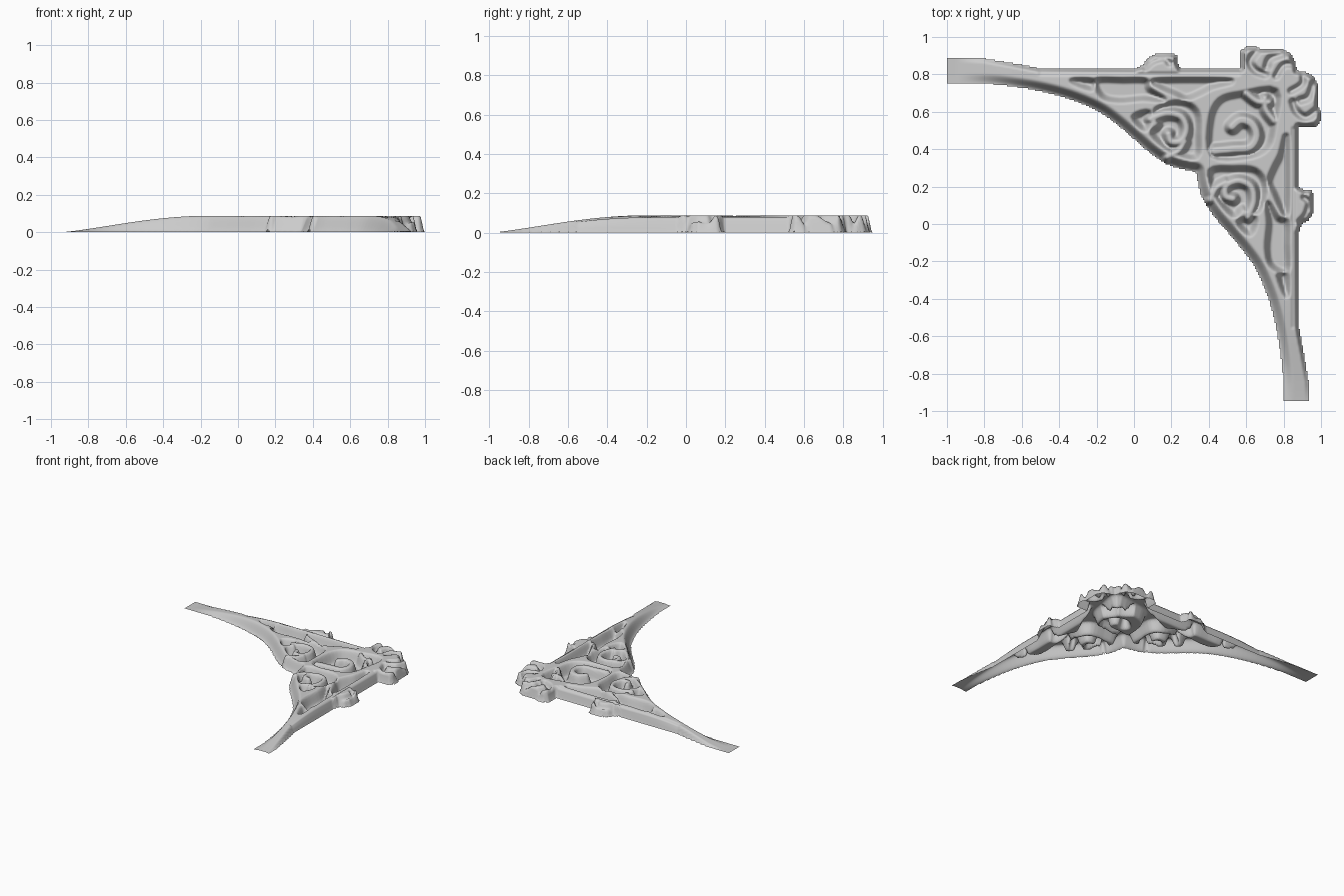
import bpy, math

if "Cube" in bpy.data.objects:
    bpy.data.objects.remove(bpy.data.objects["Cube"])

STEP, H, S = 0.008, 0.088, 0.05   # grid step, relief height, mirror shift


def mirror(pts):
    """Reflect points over the diagonal of the bracket."""
    return [(y + S, x - S) for x, y in pts]


def smooth(pts, closed=False, n=4):
    """Catmull-Rom curve through the points."""
    c, out = len(pts), []
    for i in range(c if closed else c - 1):
        if closed:
            p = [pts[(i + k) % c] for k in (-1, 0, 1, 2)]
        else:
            p = [pts[min(max(i + k, 0), c - 1)] for k in (-1, 0, 1, 2)]
        for s in range(n):
            t = s / n
            out.append(tuple(0.5 * (2 * p[1][a] + (p[2][a] - p[0][a]) * t
                       + (2 * p[0][a] - 5 * p[1][a] + 4 * p[2][a] - p[3][a]) * t * t
                       + (3 * p[1][a] - p[0][a] - 3 * p[2][a] + p[3][a]) * t ** 3) for a in (0, 1)))
    return out if closed else out + [pts[-1]]


def ease(t):
    t = min(max(t, 0.0), 1.0)
    return t * t * (3 - 2 * t)


def crossings(poly, y):
    xs = []
    for (x1, y1), (x2, y2) in zip(poly, poly[1:] + poly[:1]):
        if (y1 > y) != (y2 > y):
            xs.append(x1 + (y - y1) * (x2 - x1) / (y2 - y1))
    return xs


def inside(xs, x):
    return sum(c < x for c in xs) % 2 == 1


X0, Y0 = -1.0, -0.945
NX, NY = int(2.0 / STEP) + 1, int(1.9 / STEP) + 1


def distances(line, reach, closed=False):
    """Distance to a polyline for all grid nodes within reach."""
    field = {}
    for (x1, y1), (x2, y2) in zip(line, line[1:] + (line[:1] if closed else [])):
        dx, dy = x2 - x1, y2 - y1
        ll = dx * dx + dy * dy or 1e-9
        i0 = max(0, int((min(x1, x2) - reach - X0) / STEP))
        i1 = min(NX, int((max(x1, x2) + reach - X0) / STEP) + 2)
        j0 = max(0, int((min(y1, y2) - reach - Y0) / STEP))
        j1 = min(NY, int((max(y1, y2) + reach - Y0) / STEP) + 2)
        for j in range(j0, j1):
            y = Y0 + j * STEP
            for i in range(i0, i1):
                x = X0 + i * STEP
                t = min(max(((x - x1) * dx + (y - y1) * dy) / ll, 0), 1)
                d = math.hypot(x - x1 - t * dx, y - y1 - t * dy)
                if d < field.get((i, j), reach):
                    field[(i, j)] = d
    return field


# silhouette: outer rail with leaves, and inner arch (upper half, ending on the diagonal)
outer = [(-1.1, .89), (-.9, .888), (-.8, .885), (-.65, .86), (-.5, .832), (0, .83), (.05, .85),
         (.07, .885), (.11, .908), (.21, .91), (.235, .895), (.23, .865), (.25, .83), (.57, .83),
         (.57, .925), (.60, .948), (.65, .948), (.68, .935), (.79, .936), (.84, .91), (.865, .86),
         (.87, .82)]
arch = [(-1.1, .755), (-.8, .75), (-.65, .735), (-.5, .71), (-.35, .67), (-.2, .608), (-.1, .54),
        (0, .455), (.1, .37), (.2, .31), (.33, .28)]
outer = outer + mirror(outer)[::-1]
arch = smooth(arch) + mirror(smooth(arch))[::-1]
outline = outer + arch[::-1]

# sunken panels between the ribs
holes = [
    [(-.33, .765), (-.22, .765), (-.23, .725)],
    [(-.2, .767), (-.06, .77), (.06, .767), (.08, .72), (.16, .665), (.05, .672), (-.08, .662), (-.17, .685)],
    [(.11, .765), (.3, .772), (.52, .765), (.42, .735), (.35, .7), (.28, .675), (.22, .7), (.14, .735)],
    [(0, .57), (.08, .595), (.06, .51)],
    [(.12, .61), (.25, .65), (.335, .6), (.345, .48), (.33, .36), (.2, .395), (.1, .48), (.14, .53)],
]
center = [(.42, .37), (.41, .55), (.46, .66), (.58, .695), (.76, .71),
          (.745, .53), (.71, .41), (.60, .36)]
panels = [smooth(h, True) for h in holes]
panels += [mirror(p) for p in panels] + [smooth(center, True)]

# raised scrolls standing in the panels: (path, radius)
scroll = smooth([(.09, .56), (.17, .59), (.25, .575), (.28, .51), (.255, .445), (.2, .44), (.185, .48)])
leaf = smooth([(.18, .36), (.24, .39), (.27, .44)])
comma = smooth([(.43, .39), (.53, .40), (.62, .41), (.655, .47), (.63, .535), (.57, .555), (.525, .52)])
spur = smooth([(.60, .70), (.66, .655), (.72, .65)])
raised = [(scroll, .032), (mirror(scroll), .032), (leaf, .03), (mirror(leaf), .03),
          (comma, .036), (spur, .03), (mirror(spur), .03)]

# fine grooves in rail and leaves: (path, radius, depth)
cuts = [([(-.5, .802), (.56, .802)], .014, .15),
        (smooth([(.06, .835), (.10, .87), (.16, .885), (.19, .86)]), .025, .45),
        (smooth([(.66, .93), (.62, .87), (.65, .82), (.7, .8)]), .03, .5),
        (smooth([(.80, .91), (.73, .885), (.71, .84)]), .03, .5),
        (smooth([(.86, .85), (.80, .85), (.76, .79)]), .025, .45)]
cuts += [(mirror(p), r, d) for p, r, d in cuts]

# height field
height = {}
edge_out, edge_arch = distances(outer, .03), distances(arch, .06)
for j in range(NY):
    xs = crossings(outline, Y0 + j * STEP)
    for i in range(NX):
        if inside(xs, X0 + i * STEP):
            height[i, j] = min(ease(edge_out.get((i, j), 1) / .025), ease(edge_arch.get((i, j), 1) / .055))
for p in panels:
    near = distances(p, .3, True)
    rows = {}
    for (i, j), d in near.items():
        if (i, j) in height:
            if j not in rows:
                rows[j] = crossings(p, Y0 + j * STEP)
            if inside(rows[j], X0 + i * STEP):
                d = -d
            height[i, j] = min(height[i, j], ease(.5 + d / .045))
for path, r in raised:
    for k, d in distances(path, r + .02).items():
        if k in height:
            height[k] = max(height[k], ease((r + .012 - d) / .036))
for path, r, depth in cuts:
    for k, d in distances(path, r).items():
        if k in height:
            height[k] *= 1 - depth * ease(1 - d / r)

# open relief sheet, arms thinning toward the tips
verts, faces, index = [], [], {}


def node(i, j):
    if (i, j) not in index:
        x, y = X0 + i * STEP, Y0 + j * STEP
        u = min(max((min(x, y + S) + .95) / .8, 0), 1)
        index[i, j] = len(verts)
        verts.append((x, y, H * height.get((i, j), 0) * math.sin(math.pi / 2 * u) ** 1.3))
    return index[i, j]


for j in range(NY - 1):
    xs = crossings(outline, Y0 + (j + .5) * STEP)
    for i in range(NX - 1):
        if inside(xs, X0 + (i + .5) * STEP):
            faces.append((node(i, j), node(i + 1, j), node(i + 1, j + 1), node(i, j + 1)))

mesh = bpy.data.meshes.new("corner_bracket_relief")
mesh.from_pydata(verts, [], faces)
mesh.polygons.foreach_set("use_smooth", [True] * len(faces))
mat = bpy.data.materials.new("plain grey")
mat.diffuse_color = (0.6, 0.6, 0.6, 1)
mat.use_nodes = True
mat.node_tree.nodes["Principled BSDF"].inputs["Base Color"].default_value = mat.diffuse_color
mesh.materials.append(mat)
obj = bpy.data.objects.new("corner_bracket_relief", mesh)
bpy.context.collection.objects.link(obj)
